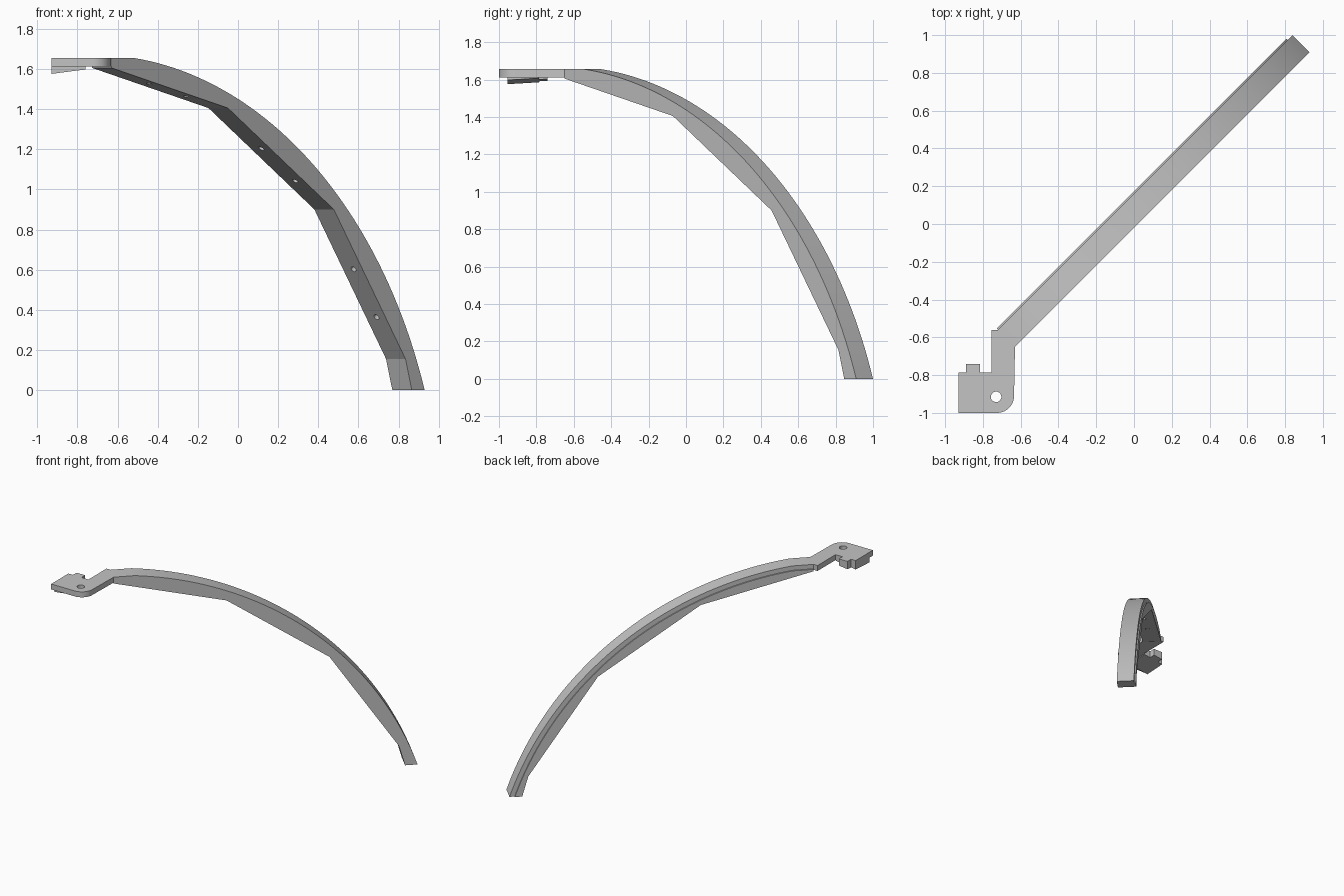
import bpy, bmesh, math
from mathutils import Vector, Matrix

cube = bpy.data.objects.get("Cube")
if cube:
    bpy.data.objects.remove(cube)

grey = bpy.data.materials.new("plain grey")
grey.use_nodes = True
colour = (0.55, 0.55, 0.55, 1)
grey.diffuse_color = colour
grey.node_tree.nodes["Principled BSDF"].inputs["Base Color"].default_value = colour

TOP = 1.655
NEAR, FAR = 0.014, -0.113
R2 = math.sqrt(0.5)


def arm_point(s, t, z):
    """Point at distance s along the diagonal, t across it."""
    return Vector(((s + t) * R2, (s - t) * R2, z))


def extrude(name, base, offset):
    """Solid made by sweeping a flat outline by an offset."""
    bm = bmesh.new()
    face = bm.faces.new([bm.verts.new(p) for p in base])
    new = bmesh.ops.extrude_face_region(bm, geom=[face])["geom"]
    bmesh.ops.translate(bm, vec=offset, verts=[v for v in new if isinstance(v, bmesh.types.BMVert)])
    bmesh.ops.recalc_face_normals(bm, faces=bm.faces)
    mesh = bpy.data.meshes.new(name)
    bm.to_mesh(mesh)
    bm.free()
    obj = bpy.data.objects.new(name, mesh)
    mesh.materials.append(grey)
    bpy.context.collection.objects.link(obj)
    return obj


def drill(target, name, places, radius, depth):
    """Cut round holes at (centre, axis) places."""
    bm = bmesh.new()
    for centre, axis in places:
        turn = axis.to_track_quat("Z", "Y").to_matrix().to_4x4()
        bmesh.ops.create_cone(bm, cap_ends=True, segments=20, radius1=radius, radius2=radius,
                              depth=depth, matrix=Matrix.Translation(centre) @ turn)
    mesh = bpy.data.meshes.new(name)
    bm.to_mesh(mesh)
    bm.free()
    mesh.materials.append(grey)
    cutter = bpy.data.objects.new(name, mesh)
    bpy.context.collection.objects.link(cutter)
    cutter.hide_render = True
    cutter.hide_set(True)
    cutter.display_type = "WIRE"
    mod = target.modifiers.new("holes", "BOOLEAN")
    mod.object = cutter
    mod.solver = "EXACT"


def smooth(obj):
    bpy.ops.object.select_all(action="DESELECT")
    obj.select_set(True)
    bpy.context.view_layer.objects.active = obj
    bpy.ops.object.shade_smooth_by_angle(angle=math.radians(15))


# Arched arm: short flat top, circular outer edge, faceted inner edge
START = -0.905
CENTRE_S, CENTRE_Z, RADIUS = -1.033, -0.794, 2.465
inner = [(1.21, 0), (1.166, 0.155), (0.661, 0.90), (-0.085, 1.405), (START, 1.605)]


def arch(top, r, steps=48):
    """Outer edge from the flat top down to the ground."""
    first, last = (math.acos((z - CENTRE_Z) / r) for z in (top, 0))
    angles = [first + (last - first) * i / steps for i in range(steps + 1)]
    return [(CENTRE_S + r * math.sin(a), CENTRE_Z + r * math.cos(a)) for a in angles]


def arm_slab(name, inset, t0, t1):
    top = TOP - inset
    outline = [(START, top)] + arch(top, RADIUS - inset) + inner
    return extrude(name, [arm_point(s, t0, z) for s, z in outline],
                   arm_point(0, t1 - t0, 0))


arm = arm_slab("arched_arm", 0, NEAR, FAR)
side_cover = arm_slab("side_cover", 0.035, FAR, FAR - 0.01)

# Two screw holes in each long inner facet
places = []
for (s0, z0), (s1, z1) in zip(inner[1:], inner[2:]):
    axis = arm_point(z1 - z0, 0, s0 - s1).normalized()
    for f in (0.28, 0.60):
        places.append((arm_point(s0 + (s1 - s0) * f, (NEAR + FAR) / 2, z0 + (z1 - z0) * f), axis))
drill(arm, "arm_hole_cutter", places, 0.015, 0.08)
smooth(arm)
smooth(side_cover)

# Mounting plate with neck, rounded corner and rear tab
BOTTOM = 1.612
corner = [(-0.725 + 0.09 * math.sin(a), -0.91 - 0.09 * math.cos(a))
          for a in (math.radians(90) * i / 10 for i in range(11))]
neck_end = [tuple(arm_point(START, t, 0))[:2] for t in (NEAR, FAR)]
plate_outline = [(-0.93, -1.0)] + corner + neck_end + [
    (-0.755, -0.56), (-0.755, -0.785), (-0.815, -0.785),
    (-0.815, -0.74), (-0.89, -0.74), (-0.89, -0.785), (-0.93, -0.785)]
plate = extrude("mounting_plate", [(x, y, BOTTOM) for x, y in plate_outline],
                Vector((0, 0, TOP - BOTTOM)))
drill(plate, "plate_hole_cutter", [(Vector((-0.73, -0.915, TOP)), Vector((0, 0, 1)))], 0.028, 0.3)
smooth(plate)

# Tapered pad with a tab under the plate, its lower face tilted both ways
pad_outline = [(-0.93, -0.955), (-0.76, -0.955), (-0.76, -0.785), (-0.815, -0.785),
               (-0.815, -0.74), (-0.89, -0.74), (-0.89, -0.785), (-0.93, -0.785)]
pad = extrude("under_pad", [(x, y, BOTTOM) for x, y in pad_outline], Vector((0, 0, -0.02)))
for v in pad.data.vertices:
    if v.co.z < BOTTOM - 0.01:
        v.co.z = 1.575 + 0.13 * (v.co.x + 0.93) + 0.06 * (v.co.y + 0.955)
